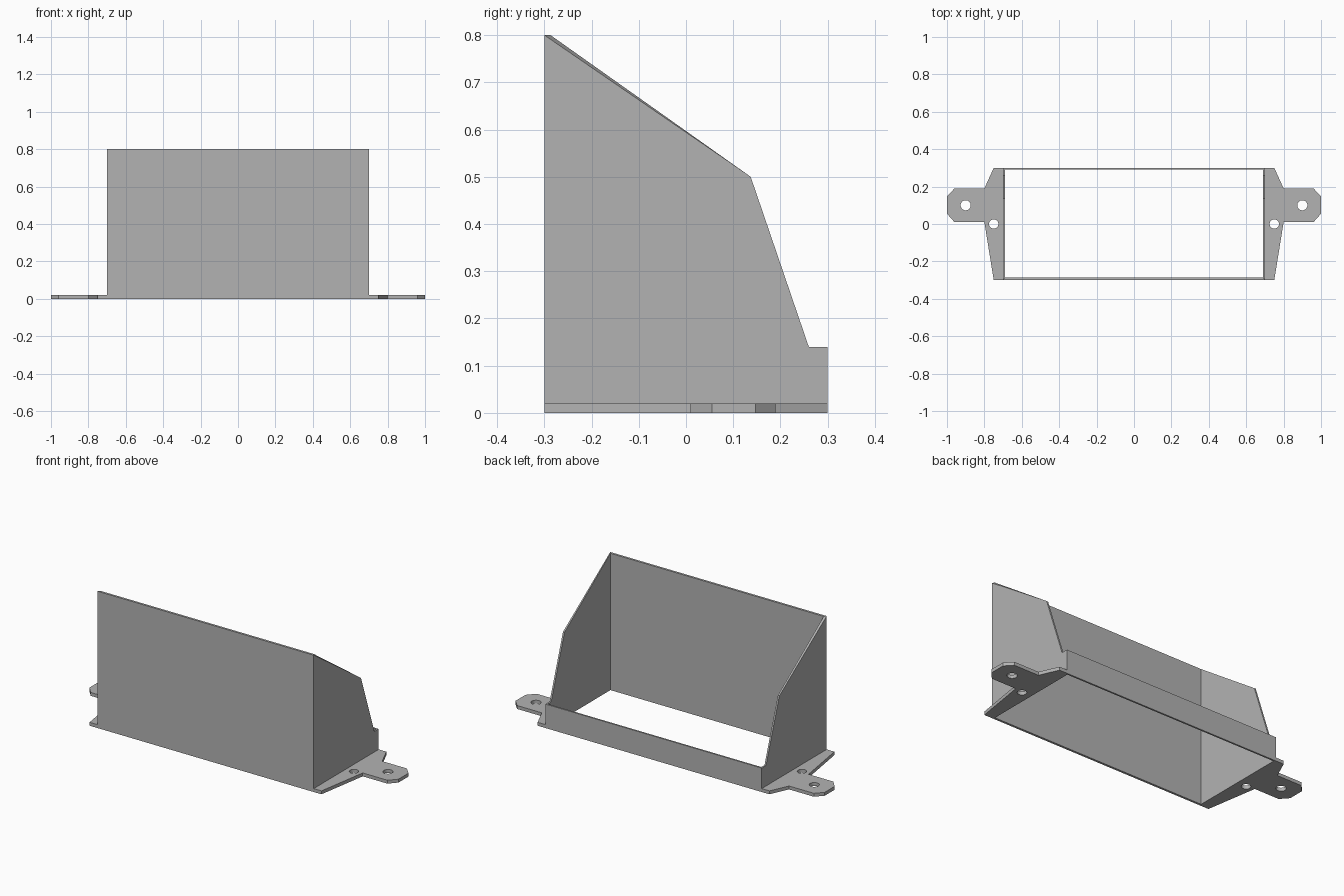
import bpy, bmesh, math
from mathutils import Vector

cube = bpy.data.objects.get("Cube")
if cube:
    bpy.data.objects.remove(cube, do_unlink=True)

grey = bpy.data.materials.new("plain_grey")
grey.use_nodes = True
COLOUR = (0.45, 0.45, 0.45, 1)
grey.diffuse_color = COLOUR
grey.node_tree.nodes["Principled BSDF"].inputs["Base Color"].default_value = COLOUR

HALF_X, HALF_Y = 0.70, 0.30
WALL_X, WALL_Y = 0.01, 0.013
PLATE_Z = 0.02


def finish(bm, name):
    bmesh.ops.recalc_face_normals(bm, faces=bm.faces[:])
    mesh = bpy.data.meshes.new(name)
    bm.to_mesh(mesh)
    bm.free()
    mesh.materials.append(grey)
    obj = bpy.data.objects.new(name, mesh)
    bpy.context.collection.objects.link(obj)
    return obj


def box(name, y0, y1, height):
    bm = bmesh.new()
    bmesh.ops.create_cube(bm, size=1)
    for v in bm.verts:
        v.co.x *= 2 * (HALF_X - WALL_X)
        v.co.y = y0 if v.co.y < 0 else y1
        v.co.z = 0 if v.co.z < 0 else height
    return finish(bm, name)


def side_wall(name, side):
    # Outer and inner outlines differ at the top corner, giving a slightly twisted rim
    bm = bmesh.new()
    loops = []
    for x, top_y in ((HALF_X, -HALF_Y), (HALF_X - WALL_X, -HALF_Y + WALL_Y)):
        pts = [(-HALF_Y, 0), (HALF_Y, 0), (HALF_Y, 0.14), (0.26, 0.14),
               (0.137, 0.50), (top_y, 0.80), (-HALF_Y, 0.80)]
        if top_y == -HALF_Y:
            pts.pop()
        loops.append([bm.verts.new((side * x, y, z)) for y, z in pts])
    outer, inner = loops
    bm.faces.new(outer)
    bm.faces.new(inner)
    for i in range(5):
        bm.faces.new((outer[i], outer[i + 1], inner[i + 1], inner[i]))
    bm.faces.new((outer[5], inner[6], inner[5]))
    bm.faces.new((outer[5], outer[0], inner[0], inner[6]))
    return finish(bm, name)


def mounting_plate(name, side):
    bm = bmesh.new()

    def ring(points):
        verts = [bm.verts.new((side * x, y, 0)) for x, y in points]
        return [bm.edges.new((a, b)) for a, b in zip(verts, verts[1:] + verts[:1])]

    edges = ring([(HALF_X, HALF_Y), (0.75, HALF_Y), (0.80, 0.19), (0.96, 0.19),
                  (1.0, 0.147), (1.0, 0.055), (0.96, 0.01), (0.80, 0.01),
                  (0.75, -HALF_Y), (HALF_X, -HALF_Y)])
    # Screw holes
    for cx, cy, r in ((0.90, 0.10, 0.027), (0.75, 0.0, 0.025)):
        edges += ring([(cx + r * math.cos(a * math.tau / 32),
                        cy + r * math.sin(a * math.tau / 32)) for a in range(32)])
    bmesh.ops.triangle_fill(bm, use_beauty=True, use_dissolve=False,
                            edges=edges, normal=Vector((0, 0, 1)))
    extruded = bmesh.ops.extrude_face_region(bm, geom=bm.faces[:],
                                             use_keep_orig=True)
    top = [g for g in extruded["geom"] if isinstance(g, bmesh.types.BMVert)]
    bmesh.ops.translate(bm, verts=top, vec=(0, 0, PLATE_Z))
    return finish(bm, name)


# Tall front panel and low back lip
box("front_panel", -HALF_Y, -HALF_Y + WALL_Y, 0.80)
box("back_lip", HALF_Y - WALL_Y * 0.75, HALF_Y, 0.14)

# Sloped side walls and drilled mounting plates
for label, side in (("left", 1), ("right", -1)):
    side_wall(label + "_side_wall", side)
    mounting_plate(label + "_mounting_plate", side)
